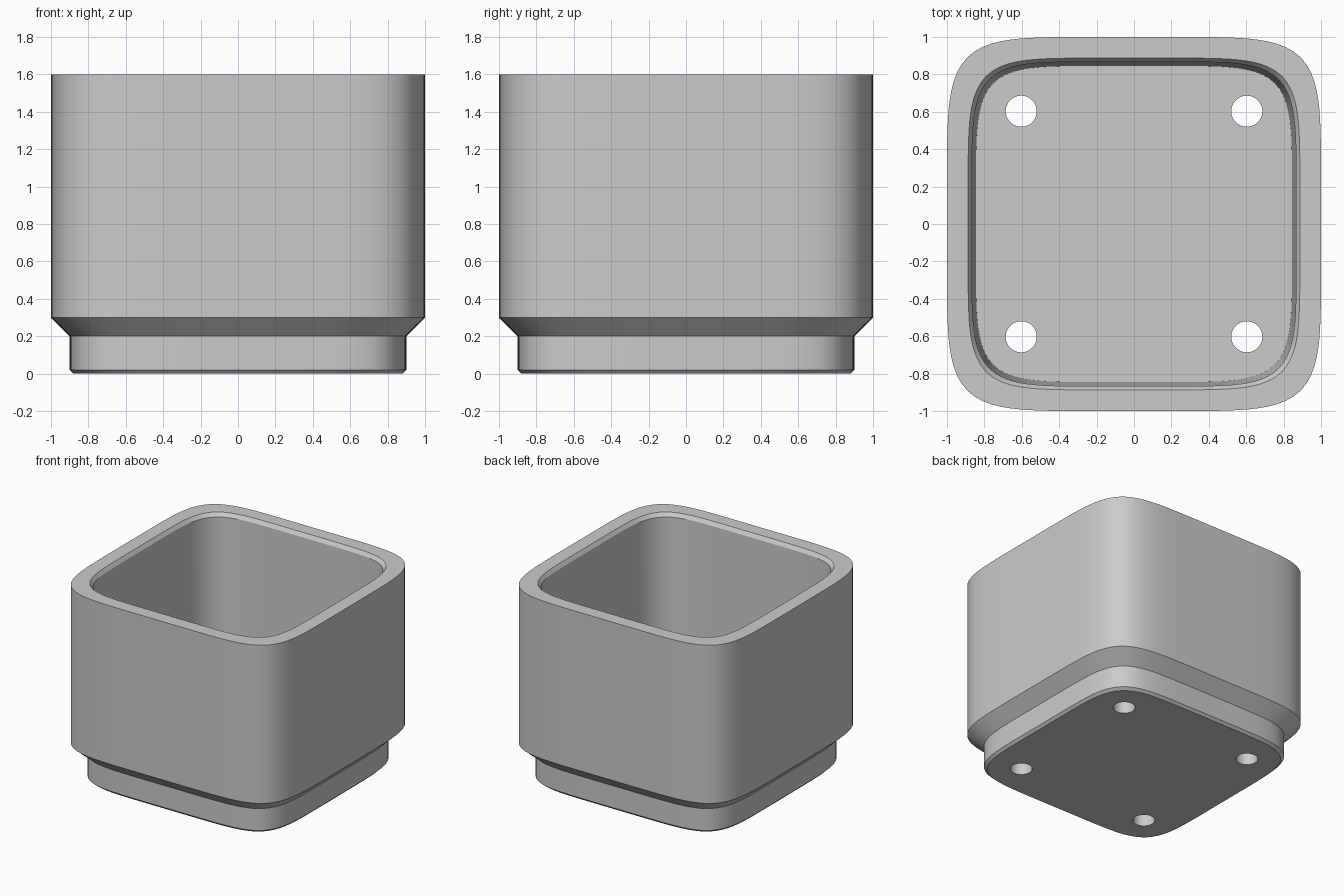
import bpy, bmesh
from math import cos, sin, pi, radians

cube = bpy.data.objects.get("Cube")
if cube:
    bpy.data.objects.remove(cube, do_unlink=True)

SEGMENTS = 160
EXPONENT = 6          # squareness of the rounded-square outline
FLOOR = 0.1

clay = bpy.data.materials.new("warm_free_grey")
clay.name = "plain_grey"
clay.use_nodes = True
clay.diffuse_color = (0.6, 0.6, 0.6, 1)
clay.node_tree.nodes["Principled BSDF"].inputs["Base Color"].default_value = clay.diffuse_color


def rounded_square(bm, size, z):
    """Ring of vertices on a superellipse."""
    ring = []
    for i in range(SEGMENTS):
        a = 2 * pi * i / SEGMENTS
        r = size / (abs(cos(a)) ** EXPONENT + abs(sin(a)) ** EXPONENT) ** (1 / EXPONENT)
        ring.append(bm.verts.new((r * cos(a), r * sin(a), z)))
    return ring


# Pot shell: half width and height, from the underside, over the rim, to the inner floor
profile = [
    (0.88, 0), (0.9, 0.02), (0.9, 0.2), (1, 0.3), (1, 1.6),
    (0.887, 1.6), (0.867, 1.57), (0.845, FLOOR),
]
bm = bmesh.new()
rings = [rounded_square(bm, size, z) for size, z in profile]
for low, high in zip(rings, rings[1:]):
    for i in range(SEGMENTS):
        j = (i + 1) % SEGMENTS
        bm.faces.new((low[i], low[j], high[j], high[i]))
bm.faces.new(rings[0][::-1])
bm.faces.new(rings[-1])
bmesh.ops.recalc_face_normals(bm, faces=bm.faces)
mesh = bpy.data.meshes.new("planter_pot")
bm.to_mesh(mesh)
bm.free()
mesh.materials.append(clay)
pot = bpy.data.objects.new("planter_pot", mesh)
bpy.context.collection.objects.link(pot)

# Drainage holes, one near each corner of the floor
for x in (-0.603, 0.603):
    for y in (-0.603, 0.603):
        bpy.ops.mesh.primitive_cylinder_add(vertices=48, radius=0.083, depth=0.6, location=(x, y, FLOOR / 2))
        cutter = bpy.context.object
        cutter.name = "drain_hole_cutter"
        cutter.hide_render = True
        cutter.data.materials.append(clay)
        bpy.ops.object.select_all(action='DESELECT')
        bpy.context.view_layer.objects.active = pot
        pot.select_set(True)
        cut = pot.modifiers.new("drain_hole", 'BOOLEAN')
        cut.operation = 'DIFFERENCE'
        cut.solver = 'EXACT'
        cut.object = cutter
        bpy.ops.object.modifier_apply(modifier=cut.name)
        bpy.data.objects.remove(cutter, do_unlink=True)

# Smooth walls with crisp rims and chamfers
bpy.ops.object.shade_smooth_by_angle(angle=radians(25))
